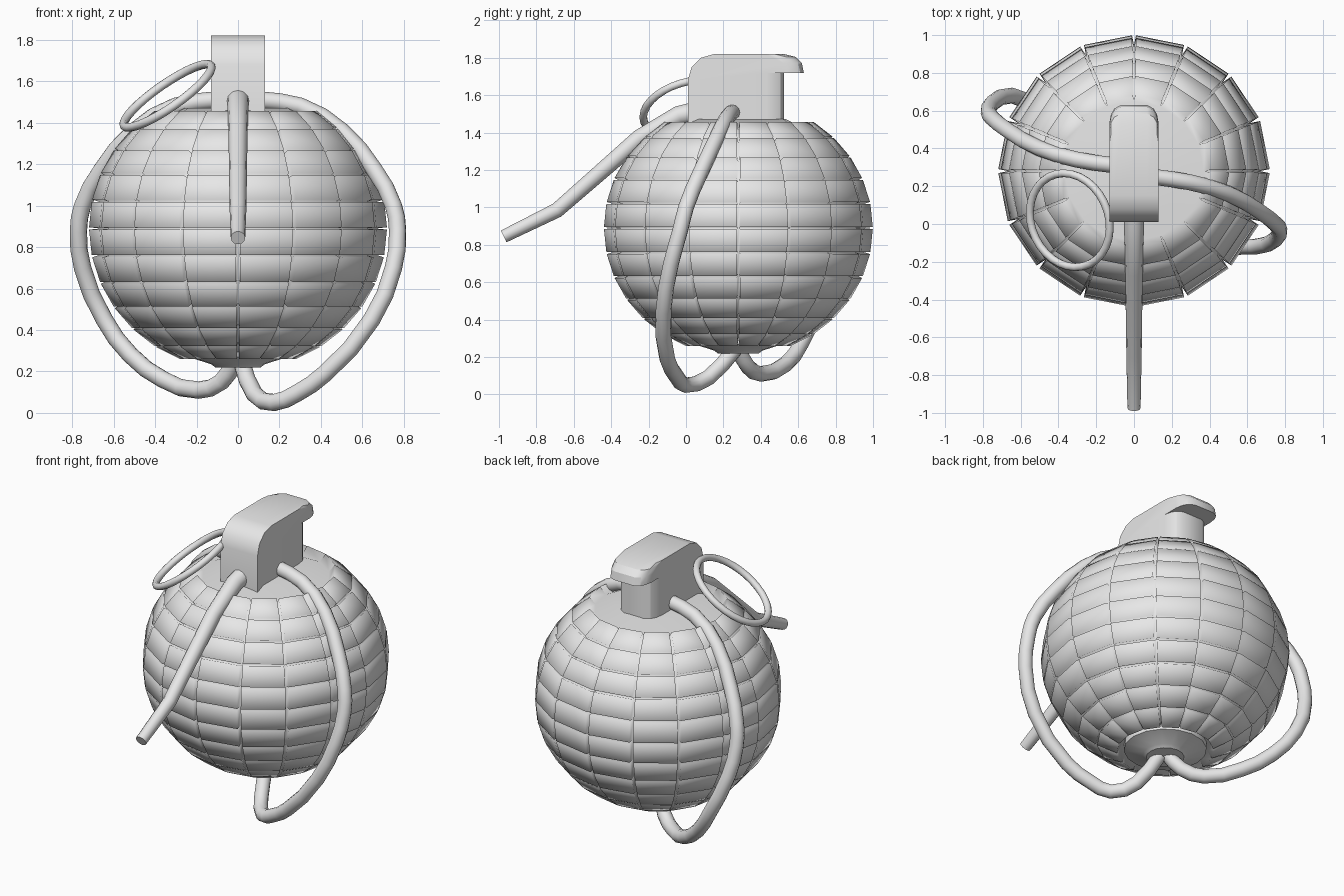
import bpy
import bmesh
import math
from mathutils import Matrix, Vector

cube = bpy.data.objects.get("Cube")
if cube:
    bpy.data.objects.remove(cube, do_unlink=True)

GREY = (0.8, 0.8, 0.8, 1.0)
metal = bpy.data.materials.new("plain_grey")
metal.use_nodes = True
metal.diffuse_color = GREY
for node in metal.node_tree.nodes:
    if node.type == 'BSDF_PRINCIPLED':
        node.inputs["Base Color"].default_value = GREY

MID_Y = 0.28   # the body axis sits behind the origin
SIDES = 16


def select_only(obj):
    bpy.ops.object.select_all(action='DESELECT')
    obj.select_set(True)
    bpy.context.view_layer.objects.active = obj


def finish(name, bm):
    bmesh.ops.recalc_face_normals(bm, faces=bm.faces[:])
    mesh = bpy.data.meshes.new(name)
    bm.to_mesh(mesh)
    bm.free()
    mesh.materials.append(metal)
    obj = bpy.data.objects.new(name, mesh)
    bpy.context.collection.objects.link(obj)
    select_only(obj)
    return obj


def lathe(bm, profile):
    """Revolve (radius, z) rings; returns the rows of side faces."""
    rings = []
    for r, z in profile:
        rings.append([bm.verts.new((r * math.sin(math.tau * i / SIDES),
                                    MID_Y + r * math.cos(math.tau * i / SIDES), z))
                      for i in range(SIDES)])
    rows = []
    for low, high in zip(rings, rings[1:]):
        rows.append([bm.faces.new((low[i], low[(i + 1) % SIDES],
                                   high[(i + 1) % SIDES], high[i]))
                     for i in range(SIDES)])
    bm.faces.new(rings[0])
    bm.faces.new(rings[-1])
    return rows


def tube(name, points, radius, smooth_path=True, taper=1.0):
    """Round rod along a path, thinning to taper at its far end."""
    curve = bpy.data.curves.new(name, 'CURVE')
    curve.dimensions = '3D'
    curve.bevel_depth = radius
    curve.bevel_resolution = 4
    curve.use_fill_caps = True
    curve.resolution_u = 2
    spline = curve.splines.new('BEZIER' if smooth_path else 'POLY')
    slots = spline.bezier_points if smooth_path else spline.points
    slots.add(len(points) - 1)
    for i, (slot, p) in enumerate(zip(slots, points)):
        if smooth_path:
            slot.co = p
            slot.handle_left_type = slot.handle_right_type = 'AUTO'
        else:
            slot.co = (*p, 1.0)
        slot.radius = 1 + (taper - 1) * i / (len(points) - 1)
    curve.materials.append(metal)
    obj = bpy.data.objects.new(name, curve)
    bpy.context.collection.objects.link(obj)
    select_only(obj)
    bpy.ops.object.convert(target='MESH')
    bpy.ops.object.shade_smooth_by_angle(angle=math.radians(40))
    return bpy.context.object


# Body: flattened ball, each cell raised as a separate tile
bm = bmesh.new()
step = math.pi / SIDES
ball = [(0.665 * math.cos(k * step), 0.89 + 0.63 * math.sin(k * step))
        for k in range(-6, 7)]
rows = lathe(bm, ball)
bmesh.ops.recalc_face_normals(bm, faces=bm.faces[:])
tiles = [f for row in rows[:-1] for f in row]
raised = bmesh.ops.extrude_discrete_faces(bm, faces=tiles)["faces"]
for face in raised:
    face.normal_update()
    bmesh.ops.translate(bm, verts=face.verts[:], vec=face.normal * 0.055)
body = finish("body", bm)
bpy.ops.object.shade_smooth()
soften = body.modifiers.new("soft_tiles", 'WEIGHTED_NORMAL')
soften.mode = 'FACE_AREA'

# Plug under the body
bm = bmesh.new()
lathe(bm, [(0.11, 0.22), (0.13, 0.235), (0.24, 0.27), (0.24, 0.32)])
finish("bottom_plug", bm)
bpy.ops.object.shade_smooth_by_angle()

# Cap block: side profile with a rear hook, rounded off towards the rear corners
side = [(0.01, 1.42), (0.01, 1.68), (0.03, 1.75), (0.08, 1.80), (0.15, 1.82),
        (0.53, 1.82), (0.59, 1.805), (0.625, 1.77), (0.635, 1.72),
        (0.53, 1.72), (0.53, 1.42)]
half = [(0.13, 0.10), (0.122, 0.055), (0.105, 0.025), (0.07, 0.005)]
slices = [(-x, d) for x, d in half] + [(x, d) for x, d in reversed(half)]
bm = bmesh.new()
loops = [[bm.verts.new((x, y - (d if y > 0.5 else 0), z)) for y, z in side]
         for x, d in slices]
for a, b in zip(loops, loops[1:]):
    for i in range(len(side)):
        j = (i + 1) % len(side)
        bm.faces.new((a[i], a[j], b[j], b[i]))
bm.faces.new(loops[0])
bm.faces.new(loops[-1])
finish("cap_block", bm)
bpy.ops.object.shade_smooth_by_angle()

# Lever: tapered rod leaning out at the front
tube("front_lever",
     [(0, 0.1, 1.52), (0, -0.04, 1.49), (0, -0.25, 1.37),
      (0, -0.69, 0.985), (0, -0.975, 0.845)],
     0.058, smooth_path=False, taper=0.6)

# Arms: the right one is the left one turned half way round, with a shorter foot
upper = [(0.10, 0.25, 1.51), (0.30, 0.22, 1.48), (0.50, 0.16, 1.36),
         (0.66, 0.07, 1.17), (0.75, 0.00, 1.00), (0.77, -0.03, 0.88),
         (0.75, -0.08, 0.70), (0.645, -0.12, 0.45)]
left_foot = [(0.42, -0.10, 0.19), (0.285, -0.05, 0.095), (0.175, 0.00, 0.05),
             (0.08, 0.12, 0.09), (0.02, 0.26, 0.24)]
right_foot = [(-0.52, 0.62, 0.28), (-0.36, 0.53, 0.16), (-0.19, 0.40, 0.11),
              (-0.08, 0.33, 0.15), (-0.02, 0.28, 0.24)]
tube("left_arm", upper + left_foot, 0.042)
tube("right_arm", [(-x, 2 * MID_Y - y, z) for x, y, z in upper] + right_foot, 0.042)

# Pull ring leaning on the right side of the cap block
u = Vector((0.82, 0, 0.57)).normalized()
v = Vector((-0.125, 0.97, 0.18))
v = (v - u * v.dot(u)).normalized()
w = u.cross(v)
bpy.ops.mesh.primitive_torus_add(major_segments=32, minor_segments=10,
                                 major_radius=0.255, minor_radius=0.021)
ring = bpy.context.object
ring.name = "pull_ring"
ring.data.materials.append(metal)
turn = Matrix((u, v, w)).transposed().to_4x4()
ring.matrix_world = Matrix.Translation((-0.34, 0.02, 1.53)) @ turn
bpy.ops.object.shade_smooth()
